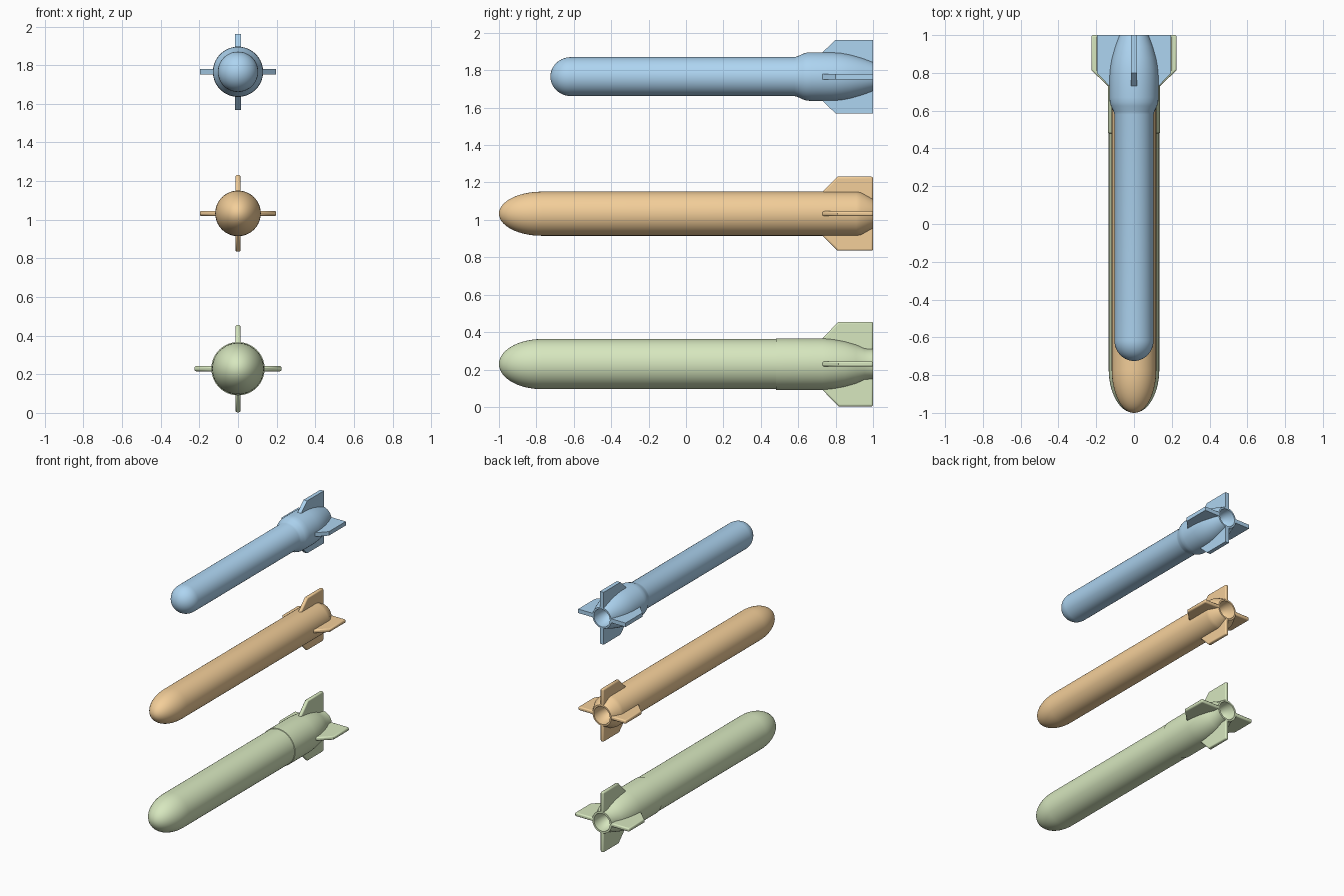
import bpy, bmesh
from math import cos, sin, pi, radians

if "Cube" in bpy.data.objects:
    bpy.data.objects.remove(bpy.data.objects["Cube"])

SEG = 64


def material(name, rgb):
    m = bpy.data.materials.new(name)
    m.diffuse_color = (*rgb, 1)
    m.use_nodes = True
    m.node_tree.nodes["Principled BSDF"].inputs["Base Color"].default_value = m.diffuse_color
    return m


def finish(bm, name, z, mat):
    bmesh.ops.recalc_face_normals(bm, faces=bm.faces)
    mesh = bpy.data.meshes.new(name)
    bm.to_mesh(mesh)
    bm.free()
    ob = bpy.data.objects.new(name, mesh)
    bpy.context.collection.objects.link(ob)
    ob.location.z = z
    mesh.materials.append(mat)
    return ob


def smooth(ob):
    bpy.ops.object.select_all(action='DESELECT')
    ob.select_set(True)
    bpy.context.view_layer.objects.active = ob
    bpy.ops.object.shade_smooth_by_angle(angle=radians(35))


def nose(tip, base, r, n=14):
    """Elliptical nose profile from tip to base."""
    return [(base - (base - tip) * cos(i / n * pi / 2), r * sin(i / n * pi / 2))
            for i in range(n + 1)]


def recess(r, depth, n=8):
    """Concave exhaust bowl, from the tail rim inwards."""
    return [(1 - depth * sin(i / n * pi / 2), r * cos(i / n * pi / 2))
            for i in range(n)] + [(1 - depth, 0)]


def body(name, z, profile, mat):
    """Lathe a (y, radius) profile around the y axis."""
    bm = bmesh.new()
    vs = [bm.verts.new((r, y, 0)) for y, r in profile]
    es = [bm.edges.new(p) for p in zip(vs, vs[1:])]
    bmesh.ops.spin(bm, geom=vs + es, cent=(0, 0, 0), axis=(0, 1, 0),
                   angle=2 * pi, steps=SEG)
    bmesh.ops.remove_doubles(bm, verts=bm.verts, dist=1e-5)
    smooth(finish(bm, name, z, mat))


def fins(name, z, outline, thick, mat, bevel=0):
    """Four plates cut from a (y, radius) outline."""
    bm = bmesh.new()
    for k in range(4):
        a = k * pi / 2
        c, s = cos(a), sin(a)
        sides = [[bm.verts.new((r * c - t * s, y, r * s + t * c)) for y, r in outline]
                 for t in (-thick / 2, thick / 2)]
        bm.faces.new(sides[0])
        bm.faces.new(sides[1][::-1])
        n = len(outline)
        for i in range(n):
            j = (i + 1) % n
            bm.faces.new((sides[0][i], sides[0][j], sides[1][j], sides[1][i]))
    ob = finish(bm, name, z, mat)
    if bevel:
        b = ob.modifiers.new("rounded_edges", 'BEVEL')
        b.width, b.segments = bevel, 3
        b.limit_method, b.angle_limit = 'ANGLE', radians(60)
        smooth(ob)


blue = material("blue", (0.42, 0.66, 0.88))
orange = material("orange", (0.90, 0.62, 0.32))
green = material("green", (0.68, 0.80, 0.52))

# Upper rocket: slim body with a flared tail
body("upper_rocket_body", 1.766,
     nose(-0.725, -0.615, 0.104)
     + [(0.58, 0.104), (0.595, 0.108), (0.625, 0.122), (0.645, 0.128), (0.67, 0.13),
        (0.78, 0.13), (0.83, 0.126), (0.88, 0.117), (0.94, 0.1), (1, 0.078)]
     + recess(0.066, 0.12), blue)
fins("upper_rocket_fins", 1.766,
     [(0.73, 0.07), (0.73, 0.13), (0.8, 0.197), (1, 0.197), (1, 0.07)], 0.03, blue)

# Middle rocket: straight body with a short tail chamfer
body("middle_rocket_body", 1.033,
     nose(-1, -0.77, 0.118)
     + [(0.91, 0.118), (0.935, 0.114), (1, 0.078)]
     + recess(0.066, 0.12), orange)
fins("middle_rocket_fins", 1.033,
     [(0.73, 0.07), (0.73, 0.118), (0.81, 0.198), (1, 0.198), (1, 0.07)],
     0.027, orange, 0.009)

# Lower rocket: thick body with a sleeve, boat tail and nozzle
body("lower_rocket_body", 0.229,
     nose(-1, -0.77, 0.134)
     + [(0.48, 0.134), (0.482, 0.138), (0.73, 0.138), (0.79, 0.132), (0.85, 0.121),
        (0.91, 0.104), (0.955, 0.084), (1, 0.08)]
     + recess(0.066, 0.12), green)
fins("lower_rocket_fins", 0.229,
     [(0.73, 0.07), (0.73, 0.138), (0.815, 0.226), (1, 0.226), (1, 0.07)],
     0.027, green, 0.009)
